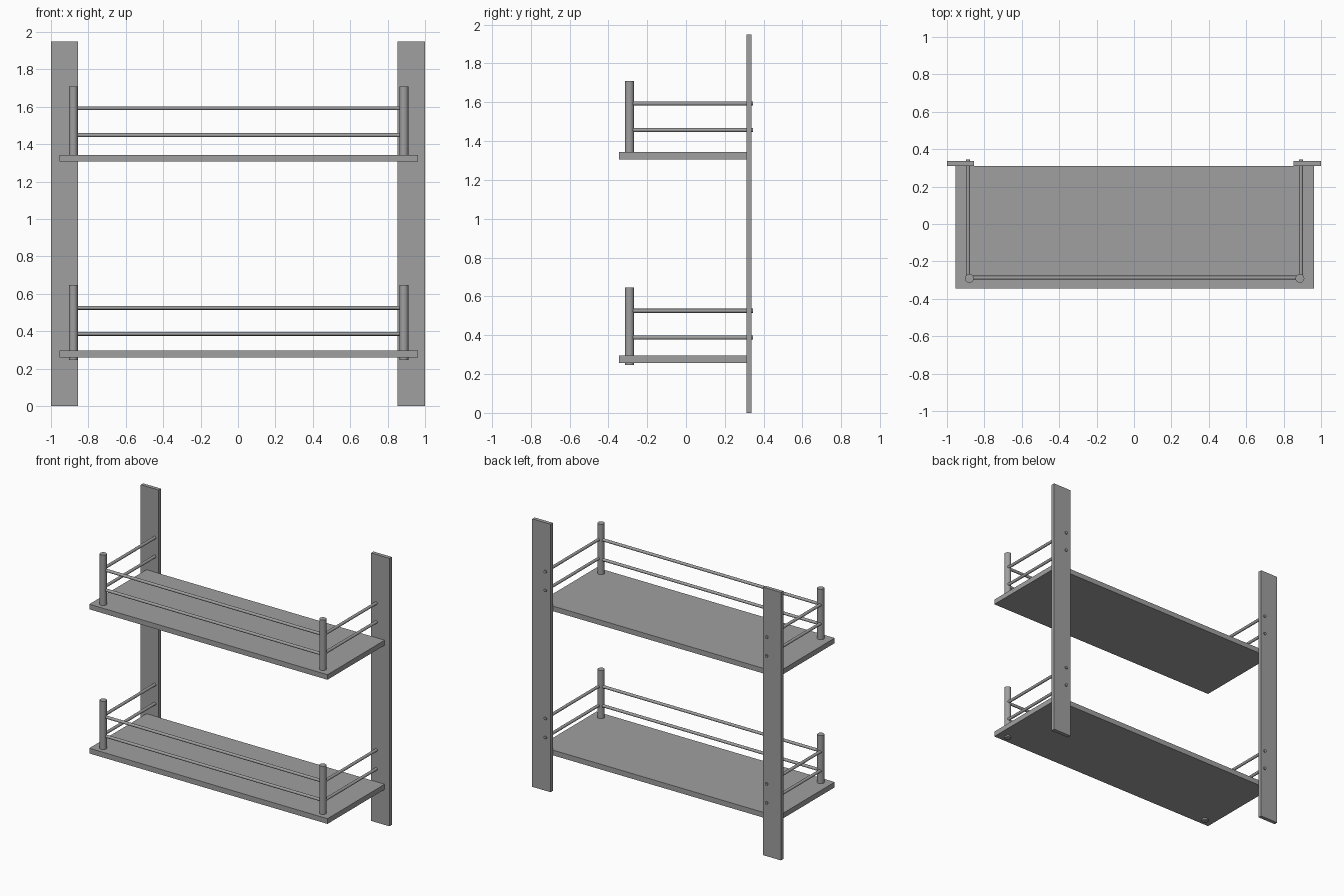
import bpy
import math
from mathutils import Vector

if "Cube" in bpy.data.objects:
    bpy.data.objects.remove(bpy.data.objects["Cube"])

grey = bpy.data.materials.new("plain grey")
grey.diffuse_color = (0.35, 0.35, 0.35, 1)
grey.use_nodes = True
grey.node_tree.nodes["Principled BSDF"].inputs["Base Color"].default_value = grey.diffuse_color


def box(name, lo, hi):
    lo, hi = Vector(lo), Vector(hi)
    bpy.ops.mesh.primitive_cube_add(size=1, location=(lo + hi) / 2)
    ob = bpy.context.object
    ob.name = name
    ob.scale = hi - lo
    bpy.ops.object.transform_apply(location=False, rotation=False, scale=True)
    ob.data.materials.append(grey)


def rod(name, a, b, radius, sides=32):
    a, b = Vector(a), Vector(b)
    d = b - a
    bpy.ops.mesh.primitive_cylinder_add(vertices=sides, radius=radius, depth=d.length,
                                        location=(a + b) / 2)
    ob = bpy.context.object
    ob.name = name
    ob.rotation_euler = d.to_track_quat('Z', 'Y').to_euler()
    bpy.ops.object.shade_smooth_by_angle(angle=math.radians(35))
    ob.data.materials.append(grey)


# back uprights
box("left_upright", (-1, 0.311, 0), (-0.856, 0.338, 1.948))
box("right_upright", (0.853, 0.311, 0), (1, 0.338, 1.948))

# per tier: shelf bottom, shelf top, post bottom, post top, rail heights (front, side)
tiers = {
    "lower": (0.258, 0.296, 0.247, 0.646, ((0.386, 0.388), (0.525, 0.526))),
    "upper": (1.306, 1.343, 1.310, 1.709, ((1.448, 1.457), (1.592, 1.594))),
}
LEFT, RIGHT, POST_Y = -0.88, 0.887, -0.291

for tier, (z0, z1, p0, p1, rails) in tiers.items():
    # shelf board
    box(tier + "_shelf", (-0.954, -0.346, z0), (0.962, 0.311, z1))
    # corner posts
    for side, x in (("left", LEFT), ("right", RIGHT)):
        rod(f"{tier}_{side}_post", (x, POST_Y, p0), (x, POST_Y, p1), 0.0235)
    # front rails, and side rails that pass through the uprights
    for i, (zf, zs) in enumerate(rails, 1):
        rod(f"{tier}_front_rail_{i}", (LEFT, -0.287, zf), (RIGHT, -0.287, zf), 0.0105, 24)
        for side, x in (("left", -0.887), ("right", 0.893)):
            rod(f"{tier}_{side}_rail_{i}", (x, POST_Y + 0.01, zs), (x, 0.346, zs), 0.0105, 24)
